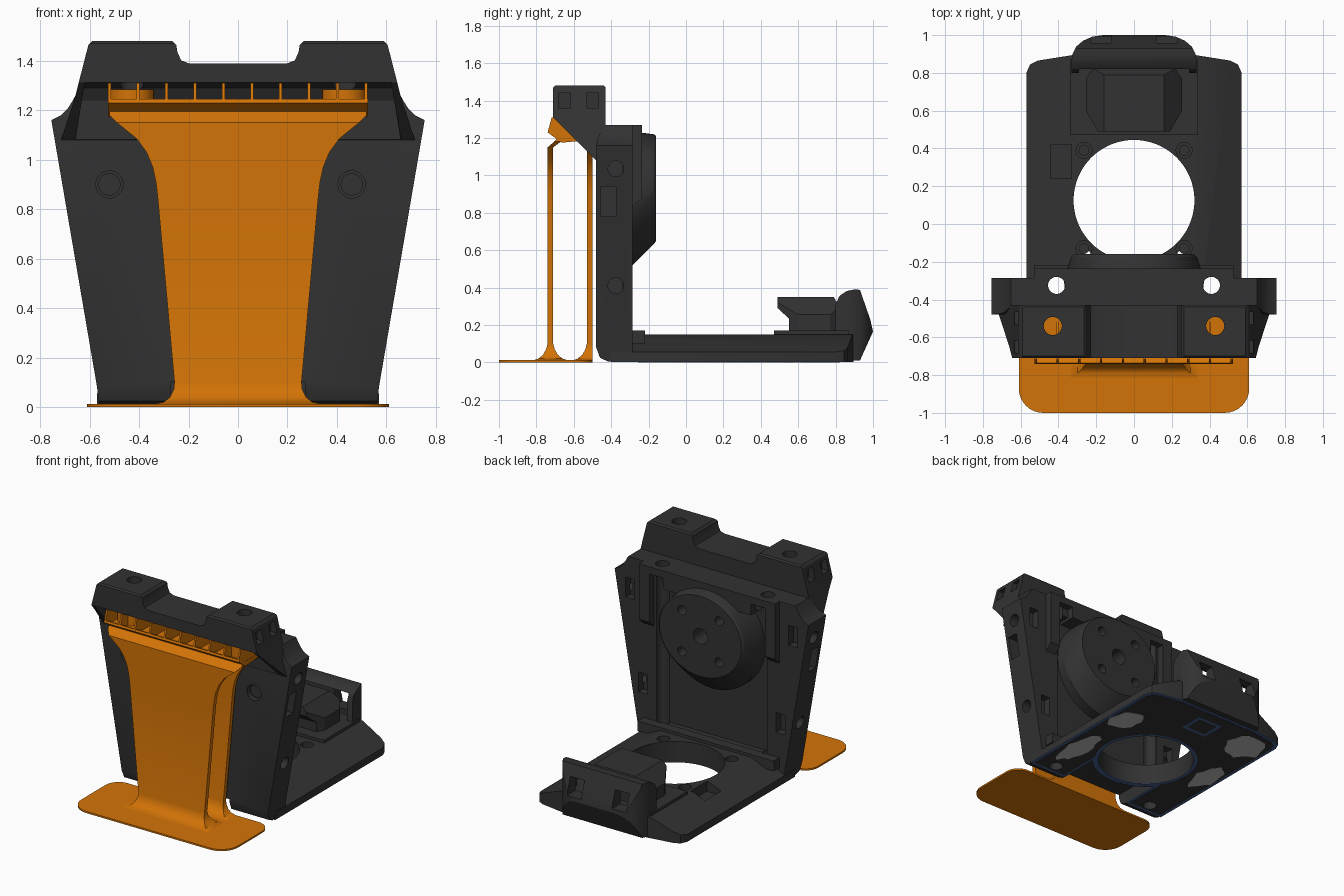
import bpy, bmesh, math, random

if "Cube" in bpy.data.objects:
    bpy.data.objects.remove(bpy.data.objects["Cube"], do_unlink=True)
random.seed(4)


def material(name, rgb):
    m = bpy.data.materials.new(name)
    m.use_nodes = True
    m.diffuse_color = (*rgb, 1)
    m.node_tree.nodes["Principled BSDF"].inputs["Base Color"].default_value = (*rgb, 1)
    return m


DARK = material("charcoal", (0.032, 0.032, 0.032))
ORANGE = material("orange", (0.65, 0.172, 0.002))
BLUE = material("slate blue", (0.06, 0.12, 0.28))
GREY = material("light grey", (0.5, 0.5, 0.5))


def loft(name, rings, mat=DARK):
    """Skin a list of equal-length point rings and cap both ends."""
    bm = bmesh.new()
    rows = [[bm.verts.new(p) for p in ring] for ring in rings]
    n = len(rows[0])
    for a, b in zip(rows, rows[1:]):
        for i in range(n):
            j = (i + 1) % n
            bm.faces.new((a[i], a[j], b[j], b[i]))
    bm.faces.new(rows[0][::-1])
    bm.faces.new(rows[-1])
    bmesh.ops.recalc_face_normals(bm, faces=bm.faces)
    me = bpy.data.meshes.new(name)
    bm.to_mesh(me)
    bm.free()
    me.materials.append(mat)
    ob = bpy.data.objects.new(name, me)
    bpy.context.collection.objects.link(ob)
    return ob


def prism(name, pts, axis, a, b, mat=DARK):
    """Extrude a 2D outline along an axis from a to b."""
    place = {"x": lambda p, t: (t, p[0], p[1]),
             "y": lambda p, t: (p[0], t, p[1]),
             "z": lambda p, t: (p[0], p[1], t)}[axis]
    return loft(name, [[place(p, t) for p in pts] for t in (a, b)], mat)


def stack(name, rows, mat=DARK):
    """Loft rectangles given as half width, height, front y, back y."""
    return loft(name, [[(-w, f, z), (w, f, z), (w, k, z), (-w, k, z)]
                       for w, z, f, k in rows], mat)


def box(name, x0, x1, y0, y1, z0, z1, mat=DARK):
    return prism(name, [(x0, y0), (x1, y0), (x1, y1), (x0, y1)], "z", z0, z1, mat)


def circle(u, v, r, n=32):
    return [(u + r * math.cos(2 * math.pi * i / n),
             v + r * math.sin(2 * math.pi * i / n)) for i in range(n)]


def mirror(half):
    return half + [(-u, v) for u, v in reversed(half)]


def notch(w, r):
    """Outline of the gap between the feet, following the ring."""
    arc = [w - i * w / 8 for i in range(17)]
    return [(-w, -0.6), (w, -0.6)] + [(x, 0.125 - math.sqrt(r * r - x * x)) for x in arc]


def boolean(targets, tool, op="DIFFERENCE"):
    for ob in targets:
        mod = ob.modifiers.new("cut", "BOOLEAN")
        mod.operation, mod.object, mod.solver = op, tool, "EXACT"
        bpy.context.view_layer.objects.active = ob
        bpy.ops.object.modifier_apply(modifier=mod.name)
    bpy.data.objects.remove(tool, do_unlink=True)


# Upright panel with a recessed back
upright = stack("upright_panel", [
    (0.56, 0.006, -0.42, -0.285), (0.565, 0.025, -0.46, -0.285),
    (0.57, 0.08, -0.48, -0.285), (0.755, 1.16, -0.48, -0.285),
    (0.715, 1.18, -0.475, -0.285), (0.69, 1.205, -0.47, -0.285),
    (0.668, 1.24, -0.45, -0.285), (0.652, 1.27, -0.44, -0.285)])
boolean([upright], box("recess", -0.42, 0.42, -0.36, -0.2, 0.15, 1.16))
for x in (-0.52, 0.46):
    boolean([upright], prism("screw_hole", circle(x, 0.9, 0.055), "y", -0.5, -0.41))
    prism("screw_head", circle(x, 0.9, 0.045), "y", -0.455, -0.4)

# Back ledge and side pads
ledge = box("back_ledge", -0.53, 0.53, -0.42, -0.235, 1.14, 1.27)
pads = [prism("side_pad", [(-0.4, 0.8), (-0.29, 0.83), (-0.235, 0.88), (-0.235, 1.25),
                           (-0.4, 1.25)], "x", s * 0.45, s * 0.53) for s in (-1, 1)]

# Round mounting disc
disc = loft("mount_disc", [[(u * k, y, v) for u, v in circle(0, z, r, 64)] for y, z, r, k in
            ((-0.38, 0.875, 0.365, 1), (-0.29, 0.875, 0.36, 1.03),
             (-0.175, 0.925, 0.295, 1.13), (-0.16, 0.93, 0.282, 1.13))])
boolean([disc], prism("centre_hole", circle(0, 0.93, 0.055), "y", -0.28, -0.1))
for sx in (-1, 1):
    for sz in (-1, 1):
        boolean([disc], prism("bolt_hole", circle(sx * 0.145, 0.93 + sz * 0.145, 0.032),
                              "y", -0.25, -0.1))

# Overhanging head with a pocket under it
head = prism("head", mirror([(0.2, 1.39), (0.23, 1.402), (0.245, 1.435), (0.25, 1.465),
                             (0.265, 1.48), (0.59, 1.48), (0.605, 1.465), (0.66, 1.25),
                             (0.725, 1.05)]), "y", -0.8, -0.3)
boolean([head], prism("head_side", [(-0.71, 1.31), (-0.71, 1.47), (-0.7, 1.48), (-0.44, 1.48),
                                    (-0.43, 1.47), (-0.43, 1.07), (-0.48, 1.08)],
                      "x", -1, 1), "INTERSECT")
boolean([head], loft("head_pocket", [[(x * k, y, z) for y, z, k in (
    (-0.75, 1.312, 0.62), (-0.56, 1.312, 0.62), (-0.51, 1.29, 0.625), (-0.485, 1.24, 0.635),
    (-0.481, 1.0, 0.67), (-0.75, 1.0, 0.67))] for x in (-1, 1)]))

# Base plate with sloping flanks
plan = mirror([(0.57, -0.4), (0.57, 0.8), (0.55, 0.845), (0.51, 0.865), (0.32, 0.895)])
base = prism("base_plate", mirror([(0.57, 0.005), (0.57, 0.055), (0.35, 0.15)]), "y", -0.42, 0.93)
boolean([base], prism("base_plan", plan, "z", -0.1, 0.5), "INTERSECT")
collar = box("front_step", -0.53, 0.53, -0.29, -0.22, 0.1, 0.17)
rear_step = box("rear_step", -0.34, 0.34, 0.47, 0.87, 0.1, 0.17)
edge_trim = prism("underside_trim", plan, "z", 0.003, 0.006, BLUE)
under = prism("underside_sheet", [(x * 0.96, y * 0.97 + 0.007) for x, y in plan], "z", 0.0015, 0.0045)

# Irregular patches on the underside
for x, y, rx, ry in ((0.45, 0.45, 0.1, 0.13), (0.45, -0.04, 0.08, 0.2),
                     (-0.4, 0.68, 0.14, 0.15), (-0.46, 0.21, 0.08, 0.17)):
    ring = [(x + u * k * rx, y + v * k * ry) for u, v in circle(0, 0, 1, 18)
            for k in [random.uniform(0.8, 1.12)]]
    prism("underside_patch", ring, "z", 0, 0.003, GREY)
box("socket_trim", -0.1, 0.1, 0.62, 0.8, 0.0005, 0.003, BLUE)
box("socket_face", -0.075, 0.075, 0.645, 0.775, 0, 0.002)

# Openings through the base: large ring, front notch, corner and boss holes
boolean([base, edge_trim, collar], prism("ring_hole", circle(0, 0.125, 0.32, 72), "z", -0.1, 0.5))
boolean([under], prism("ring_gap", circle(0, 0.125, 0.345, 72), "z", -0.1, 0.5))
boolean([base, edge_trim, upright], prism("front_notch", notch(0.27, 0.36), "z", -0.1, 0.1))
boolean([under], prism("notch_gap", notch(0.29, 0.345), "z", -0.1, 0.1))
for s in (-1, 1):
    boolean([base, edge_trim, under, upright, ledge, collar] + pads,
            prism("post_hole", circle(s * 0.41, -0.325, 0.045), "z", -0.1, 1.6))
    for y in (-0.13, 0.39):
        boolean([base], prism("boss_hole", circle(s * 0.265, y, 0.042), "z", 0.07, 0.3))
        prism("boss_floor", circle(s * 0.265, y, 0.028), "z", 0.03, 0.11)
    # Head holes and side pockets
    boolean([head], prism("head_hole", circle(s * 0.43, -0.54, 0.048), "z", 1, 1.6))
    for y in (-0.65, -0.5):
        boolean([head], box("head_window", s * 0.58, s * 0.75, y - 0.033, y + 0.033, 1.36, 1.44))
    for z, x in ((0.41, 0.62), (1.035, 0.725)):
        boolean([upright], prism("side_hole", circle(-0.375, z, 0.042), "x", s * (x - 0.07), s * (x + 0.1)))
    boolean([upright], box("side_slot", s * 0.62, s * 0.8, -0.455, -0.375, 0.78, 0.94))
    for x, z in ((0.5, 0.34), (0.6, 0.98)):
        boolean([upright], box("back_slot", s * x, s * (x + 0.07), -0.34, -0.27, z, z + 0.14))
    boolean([ledge], box("ledge_pocket", s * 0.34, s * 0.45, -0.37, -0.2, 1.1, 1.22))
boolean([base], box("cable_slot", -0.44, -0.33, 0.24, 0.42, 0.08, 0.3))

# Motor housing
housing = prism("motor_housing", mirror([(0.26, 0.12), (0.26, 0.25), (0.16, 0.35)]), "y", 0.45, 0.86)
boolean([housing], prism("housing_side", [(0.55, 0.1), (0.55, 0.235), (0.49, 0.29), (0.49, 0.35),
                                          (0.79, 0.35), (0.82, 0.3), (0.82, 0.1)], "x", -1, 1), "INTERSECT")
boolean([housing], prism("housing_plan", mirror([(0.19, 0.4), (0.19, 0.49), (0.255, 0.6),
                                                 (0.255, 0.77), (0.2, 0.85)]), "z", 0, 1), "INTERSECT")

# Rear bumper, hollow with two windows
bumper = prism("rear_bumper", [(0.8, 0.01), (0.8, 0.31), (0.82, 0.355), (0.86, 0.382), (0.9, 0.39),
                               (0.93, 0.388), (0.985, 0.23), (1.0, 0.165), (0.93, 0.01)], "x", -0.5, 0.5)
boolean([bumper], prism("bumper_plan", mirror([(0.33, 0.7), (0.33, 0.87), (0.325, 0.9), (0.305, 0.94),
                                               (0.27, 0.97), (0.22, 0.992), (0.15, 1.002)]),
                        "z", -0.1, 0.6), "INTERSECT")
boolean([bumper], box("bumper_cavity", -0.29, 0.29, 0.7, 0.9, 0.14, 0.355))
for s in (-1, 1):
    boolean([bumper], box("bumper_window", s * 0.12, s * 0.23, 0.85, 1.1, 0.19, 0.31))

# Orange foot with rounded corners
turn = [i * math.pi / 16 for i in range(9)]
front = [(0.48 + 0.13 * math.sin(a), -0.87 - 0.13 * math.cos(a)) for a in turn]
back = [(0.51 + 0.1 * math.cos(a), -0.6 + 0.1 * math.sin(a)) for a in turn]
prism("foot", mirror(front + back), "z", 0, 0.012, ORANGE)

# Orange front and rear walls with fillets at the foot
flare = [(0.345, 0.01), (0.3, 0.02), (0.275, 0.04), (0.26, 0.07), (0.257, 0.1), (0.325, 0.85),
         (0.332, 0.91), (0.345, 0.97), (0.37, 1.03), (0.41, 1.085), (0.49, 1.15)]
spread = [0.08, 0.05, 0.025, 0.008] + [0] * 7
stack("front_wall", [(w, z, -0.74 - d, -0.71 + d) for (w, z), d in zip(flare, spread)]
      + [(0.52, 1.18, -0.705, -0.67), (0.52, 1.21, -0.675, -0.64)], ORANGE)
stack("rear_wall", [(w, z, -0.53 - d, -0.5) for (w, z), d in zip(flare, spread)]
      + [(0.52, 1.18, -0.53, -0.5), (0.52, 1.21, -0.53, -0.5)], ORANGE)

# Orange tray with fins and plugs under the head
prism("tray", [(-0.74, 1.23), (-0.665, 1.175), (-0.5, 1.19), (-0.5, 1.21), (-0.66, 1.21), (-0.735, 1.245)],
      "x", -0.525, 0.525, ORANGE)
for i in range(10):
    x = -0.52 + i * 0.1153
    prism("tray_fin", [(-0.74, 1.23), (-0.64, 1.2), (-0.51, 1.2), (-0.51, 1.29), (-0.56, 1.31),
                       (-0.718, 1.31)], "x", x - 0.006, x + 0.006, ORANGE)
for s in (-1, 1):
    prism("tray_plug", circle(s * 0.43, -0.57, 0.09), "z", 1.2, 1.285, ORANGE)

# Smooth shading with sharp edges kept
bpy.ops.object.select_all(action="DESELECT")
for ob in bpy.context.collection.objects:
    if ob.type == "MESH":
        ob.select_set(True)
        bpy.context.view_layer.objects.active = ob
bpy.ops.object.shade_smooth_by_angle(angle=math.radians(25))
